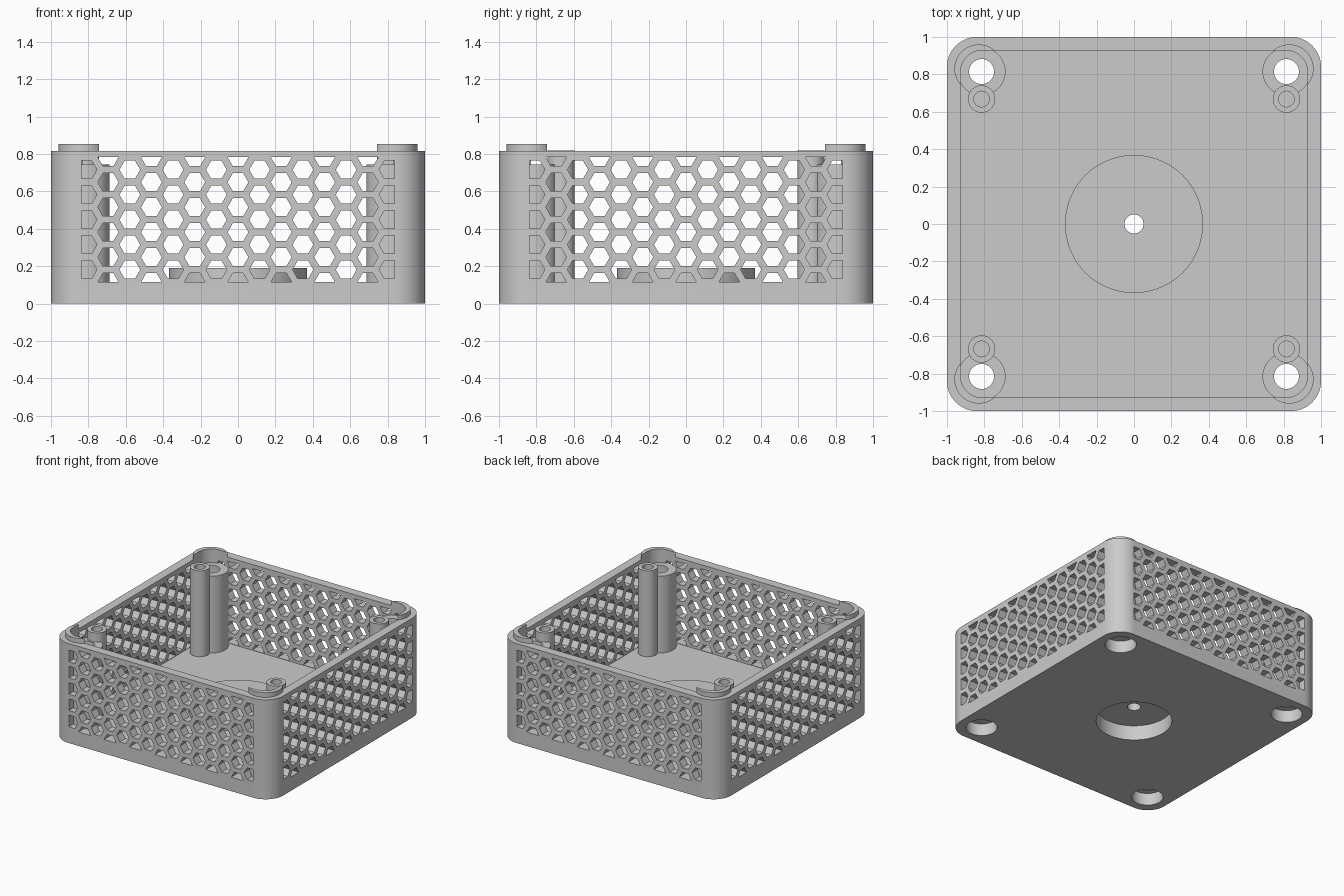
import bpy, bmesh, math

if "Cube" in bpy.data.objects:
    bpy.data.objects.remove(bpy.data.objects["Cube"])

POST = 0.815          # corner post centre
BOSS_Y = 0.668        # screw boss centre
PITCH = 0.1336        # honeycomb spacing
HEX_R = 0.0555        # honeycomb hole radius
MID_Z = 0.449         # middle of the honeycomb panel
INNER = 0.927         # half width of the cavity

grey = bpy.data.materials.new("plain grey")
grey.diffuse_color = (0.6, 0.6, 0.6, 1)
grey.use_nodes = True
grey.node_tree.nodes["Principled BSDF"].inputs["Base Color"].default_value = grey.diffuse_color


def prisms(name, items):
    """items: (list of 3D base points, extrusion vector)"""
    bm = bmesh.new()
    for pts, vec in items:
        face = bm.faces.new([bm.verts.new(p) for p in pts])
        ext = bmesh.ops.extrude_face_region(bm, geom=[face], use_keep_orig=True)
        moved = [g for g in ext["geom"] if isinstance(g, bmesh.types.BMVert)]
        bmesh.ops.translate(bm, verts=moved, vec=vec)
    bmesh.ops.recalc_face_normals(bm, faces=bm.faces)
    mesh = bpy.data.meshes.new(name)
    bm.to_mesh(mesh)
    bm.free()
    mesh.materials.append(grey)
    ob = bpy.data.objects.new(name, mesh)
    bpy.context.collection.objects.link(ob)
    return ob


def disc(x, y, r, z0, z1, n=48):
    pts = [(x + r * math.cos(2 * math.pi * i / n),
            y + r * math.sin(2 * math.pi * i / n), z0) for i in range(n)]
    return pts, (0, 0, z1 - z0)


def rounded_square(half, r, z0, z1, n=14):
    pts = []
    for q, (sx, sy) in enumerate(((1, 1), (-1, 1), (-1, -1), (1, -1))):
        for i in range(n + 1):
            a = math.pi / 2 * (q + i / n)
            pts.append((sx * (half - r) + r * math.cos(a),
                        sy * (half - r) + r * math.sin(a), z0))
    return pts, (0, 0, z1 - z0)


def corners(x, y, r, z0, z1, n=48):
    return [disc(sx * x, sy * y, r, z0, z1, n)
            for sx in (-1, 1) for sy in (-1, 1)]


def combine(target, operation, name, items):
    tool = prisms(name, items)
    tool.hide_render = True
    mod = target.modifiers.new(name, "BOOLEAN")
    mod.operation = operation
    mod.solver = "EXACT"
    mod.object = tool
    bpy.context.view_layer.objects.active = target
    bpy.ops.object.modifier_apply(modifier=mod.name)
    bpy.data.objects.remove(tool)


def honeycomb():
    """Hexagonal holes for all four walls, trimmed to a rectangular panel"""
    items = []
    for k in range(-7, 8):
        u0 = k * PITCH * math.sqrt(3) / 2
        rows = range(-2, 3) if k % 2 else [j + 0.5 for j in range(-3, 3)]
        for j in rows:
            z0 = MID_Z + j * PITCH
            hexagon = [(u0 + HEX_R * math.cos(i * math.pi / 3),
                        z0 + HEX_R * math.sin(i * math.pi / 3)) for i in range(6)]
            hexagon = [(u, z) for u, z in hexagon
                       if abs(u) < 0.85 and abs(z - MID_Z) < 2.5 * PITCH + 0.001]
            near = INNER - 0.001
            for s in (-1, 1):
                items.append(([(u, s * near, z) for u, z in hexagon], (0, s * 0.2, 0)))
                items.append(([(s * near, u, z) for u, z in hexagon], (s * 0.2, 0, 0)))
    return items


# outer shell, raised corner lugs, hollow inside
box = prisms("vented_enclosure", [rounded_square(1, 0.16, 0, 0.817)])
combine(box, "UNION", "corner_lugs", corners(0.83, 0.83, 0.13, 0.7, 0.855))
combine(box, "DIFFERENCE", "cavity", [rounded_square(INNER, 0.112, 0.112, 1.2)])

# honeycomb vents in the walls
combine(box, "DIFFERENCE", "vents", honeycomb())

# raised floor disc, corner posts and screw bosses
combine(box, "UNION", "floor_disc", [disc(0, 0, 0.369, 0.08, 0.19, 72)])
combine(box, "UNION", "posts", corners(POST, POST, 0.128, 0.05, 0.743))
combine(box, "UNION", "bosses", corners(POST, BOSS_Y, 0.073, 0.06, 0.818))

# underside recesses, through holes and blind screw holes
combine(box, "DIFFERENCE", "recesses",
        [disc(0, 0, 0.285, -0.1, 0.122, 72)] + corners(POST, POST, 0.118, -0.1, 0.1))
combine(box, "DIFFERENCE", "through_holes",
        [disc(0, 0, 0.051, -0.2, 0.5, 32)] + corners(POST, POST, 0.067, -0.2, 1.2, 32))
combine(box, "DIFFERENCE", "screw_holes", corners(POST, BOSS_Y, 0.042, 0.42, 1.2, 24))

bpy.ops.object.select_all(action="DESELECT")
box.select_set(True)
bpy.context.view_layer.objects.active = box
bpy.ops.object.shade_smooth_by_angle(angle=math.radians(25))
